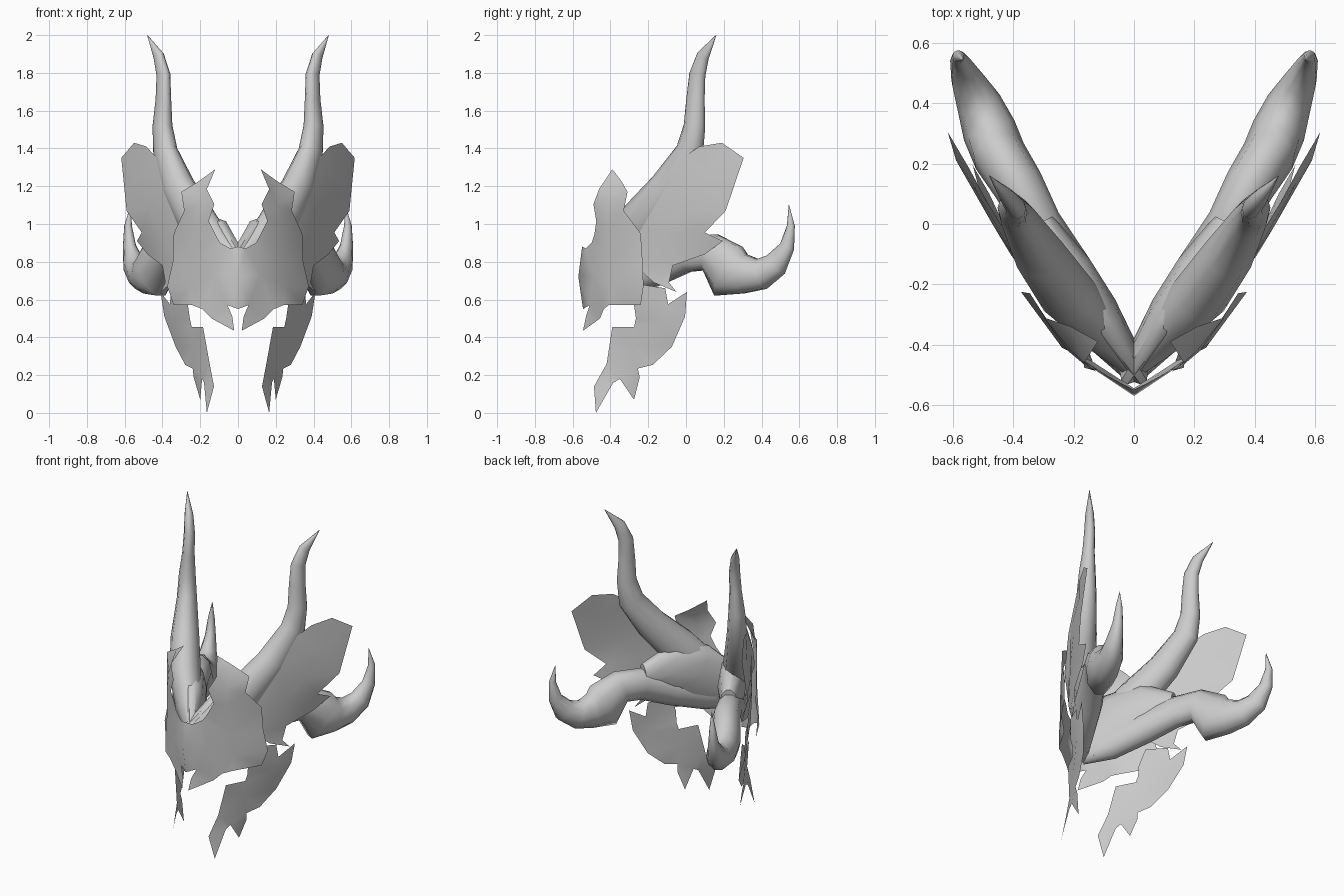
import bpy, bmesh, math
from mathutils import Vector
from mathutils.geometry import delaunay_2d_cdt

grey = bpy.data.materials.new("bone_grey")
grey.diffuse_color = (0.6, 0.6, 0.6, 1)


def finish(name, verts, faces, angle):
    """Make the right half, smooth it and mirror it across x."""
    me = bpy.data.meshes.new(name)
    me.from_pydata(verts, [], faces)
    bm = bmesh.new()
    bm.from_mesh(me)
    bmesh.ops.recalc_face_normals(bm, faces=bm.faces)
    bm.to_mesh(me)
    bm.free()
    me.materials.append(grey)
    ob = bpy.data.objects.new(name, me)
    bpy.context.collection.objects.link(ob)
    mod = ob.modifiers.new("mirror", 'MIRROR')
    mod.merge_threshold = 0.002
    bpy.ops.object.select_all(action='DESELECT')
    bpy.context.view_layer.objects.active = ob
    ob.select_set(True)
    bpy.ops.object.shade_smooth_by_angle(angle=math.radians(angle))
    return ob


def plate(name, outline, inner, axis):
    """Thin curved sheet: outline plus inner points, triangulated along one axis."""
    pts = [Vector(p) for p in outline + inner]
    flat = [Vector((p[axis], p.z)) for p in pts]
    n = len(outline)
    edges = [(i, (i + 1) % n) for i in range(n)]
    out = delaunay_2d_cdt(flat, edges, [list(range(n))], 1, 1e-5)
    verts = [pts[src[0]] for src in out[3]]
    finish(name, verts, out[2], 80)


def horn(name, rings, sides=10):
    """Tapered tube through (x, y, z, side radius, upright radius)."""
    side = Vector((0.86, -0.5, 0)).normalized()
    c = [Vector(r[:3]) for r in rings]
    verts, faces = [], []
    last = len(rings) - 1
    for i, r in enumerate(rings):
        t = (c[min(i + 1, last)] - c[max(i - 1, 0)]).normalized()
        up = side.cross(t).normalized()
        across = t.cross(up)
        for k in range(sides):
            a = 2 * math.pi * k / sides
            verts.append(c[i] + across * (r[3] * math.cos(a)) + up * (r[4] * math.sin(a)))
    for i in range(last):
        for k in range(sides):
            a, b = i * sides + k, i * sides + (k + 1) % sides
            faces.append((a, b, b + sides, a + sides))
    faces.append(tuple(range(sides)))
    faces.append(tuple(range(last * sides, (last + 1) * sides)))
    finish(name, verts, faces, 60)


# Face mask with horned brow points and short fangs
plate("face_mask", [
    (0, -0.55, 0.88), (0.04, -0.53, 0.87), (0.095, -0.50, 0.90), (0.12, -0.485, 0.945),
    (0.155, -0.475, 1.015), (0.125, -0.49, 1.105), (0.165, -0.46, 1.185),
    (0.12, -0.39, 1.29), (0.21, -0.34, 1.225), (0.30, -0.31, 1.17), (0.285, -0.33, 1.07),
    (0.34, -0.24, 0.95), (0.345, -0.23, 0.80), (0.375, -0.225, 0.67), (0.34, -0.24, 0.57),
    (0.24, -0.41, 0.57), (0.19, -0.435, 0.55), (0.14, -0.455, 0.50), (0.02, -0.545, 0.435),
    (0.03, -0.53, 0.51), (0.055, -0.51, 0.57), (0, -0.545, 0.55)],
    [(0, -0.57, 0.72), (0.12, -0.49, 0.73), (0.23, -0.41, 0.80), (0.25, -0.395, 0.67),
     (0.22, -0.42, 1.0), (0.21, -0.42, 1.1)], 0)

# Ear fin sweeping up and back
plate("ear_fin", [
    (0.55, 0.19, 1.43), (0.618, 0.305, 1.35), (0.59, 0.21, 1.07), (0.51, 0.10, 0.955),
    (0.535, 0.195, 0.91), (0.48, 0.10, 0.84), (0.40, -0.07, 0.78), (0.385, -0.09, 0.69),
    (0.41, -0.05, 0.64), (0.35, -0.17, 0.69), (0.30, -0.25, 0.76), (0.30, -0.25, 0.95),
    (0.385, -0.13, 1.20), (0.43, -0.02, 1.35), (0.485, 0.07, 1.41)],
    [(0.535, 0.13, 1.25), (0.47, 0.0, 1.08), (0.41, -0.1, 0.95)], 1)

# Jagged cheek blade
plate("cheek_blade", [
    (0.41, 0.005, 0.64), (0.36, -0.095, 0.575), (0.355, -0.11, 0.66), (0.29, -0.24, 0.68),
    (0.265, -0.275, 0.57), (0.255, -0.265, 0.50), (0.245, -0.275, 0.455),
    (0.185, -0.39, 0.455), (0.15, -0.42, 0.26), (0.127, -0.487, 0.14),
    (0.165, -0.477, 0.0), (0.18, -0.385, 0.16), (0.19, -0.35, 0.18),
    (0.20, -0.275, 0.07), (0.235, -0.245, 0.19), (0.24, -0.255, 0.235),
    (0.28, -0.175, 0.255), (0.33, -0.075, 0.35), (0.39, -0.005, 0.51)],
    [(0.345, -0.12, 0.48), (0.235, -0.28, 0.35)], 1)

# Tall upper horn
horn("upper_horn", [
    (0.0, -0.48, 0.76, 0.03, 0.07), (0.11, -0.345, 0.86, 0.08, 0.12),
    (0.22, -0.235, 1.02, 0.095, 0.12), (0.315, -0.10, 1.19, 0.085, 0.10),
    (0.385, 0.02, 1.38, 0.06, 0.08), (0.40, 0.045, 1.52, 0.05, 0.06),
    (0.395, 0.05, 1.66, 0.037, 0.052), (0.395, 0.06, 1.79, 0.033, 0.046),
    (0.42, 0.09, 1.89, 0.026, 0.036), (0.48, 0.16, 2.0, 0.001, 0.001)])

# Thick root joining the two horns behind the mask
horn("horn_root", [
    (0.0, -0.47, 0.72, 0.04, 0.13), (0.12, -0.29, 0.85, 0.07, 0.19),
    (0.22, -0.16, 0.90, 0.085, 0.17), (0.31, 0.0, 0.89, 0.05, 0.08)])

# Lower horn, running back and hooking upward
horn("lower_horn", [
    (0.0, -0.49, 0.67, 0.04, 0.09), (0.11, -0.35, 0.70, 0.075, 0.10),
    (0.22, -0.16, 0.77, 0.085, 0.10), (0.315, 0.0, 0.84, 0.075, 0.10),
    (0.385, 0.13, 0.85, 0.085, 0.105), (0.445, 0.225, 0.75, 0.09, 0.155),
    (0.48, 0.31, 0.735, 0.09, 0.108), (0.515, 0.40, 0.735, 0.075, 0.085),
    (0.552, 0.475, 0.785, 0.055, 0.07), (0.575, 0.535, 0.88, 0.033, 0.042),
    (0.582, 0.555, 0.99, 0.02, 0.022), (0.568, 0.545, 1.10, 0.001, 0.001)])
